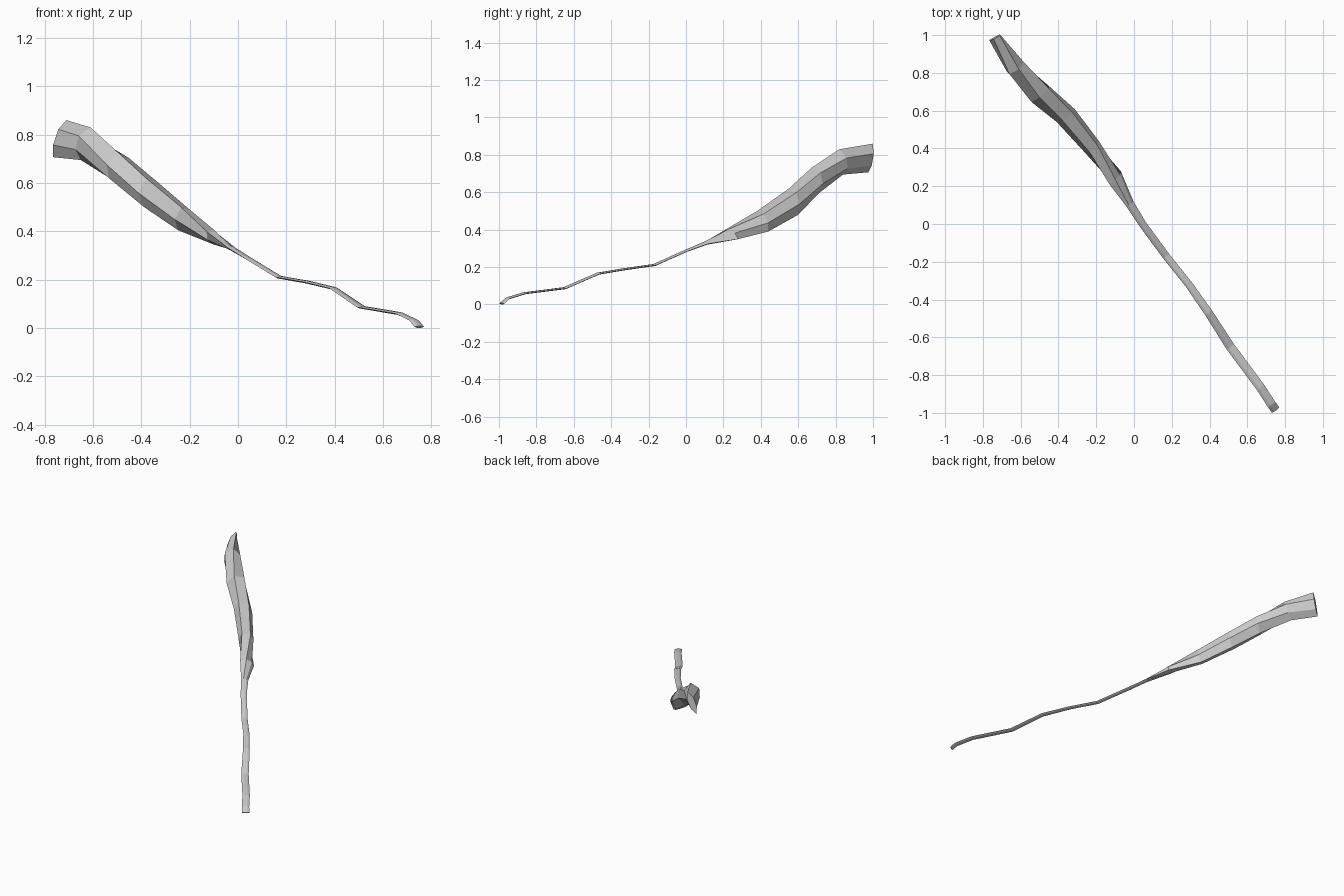
import bpy, bmesh
from mathutils import Vector

if "Cube" in bpy.data.objects:
    bpy.data.objects.remove(bpy.data.objects["Cube"])

# Thin ribbon-like stalk: centre points with half width, lying flat
ACROSS = Vector((0.81, 0.58, 0))
stalk = [(0.75, -0.985, 0.005, 0.024), (0.728, -0.955, 0.032, 0.024),
         (0.67, -0.865, 0.06, 0.024), (0.51, -0.65, 0.087, 0.024),
         (0.395, -0.47, 0.165, 0.022), (0.29, -0.32, 0.19, 0.02),
         (0.17, -0.17, 0.211, 0.02), (0.045, 0.0, 0.287, 0.02)]

# Twisting swollen blade: upper edge, lower edge, thickness
blade = [((-0.042, 0.095, 0.332), (-0.003, 0.12, 0.325), 0.016),
         ((-0.13, 0.21, 0.40), (-0.07, 0.28, 0.35), 0.05),
         ((-0.235, 0.38, 0.50), (-0.21, 0.44, 0.39), 0.085),
         ((-0.38, 0.55, 0.62), (-0.34, 0.60, 0.48), 0.105),
         ((-0.50, 0.67, 0.73), (-0.49, 0.71, 0.595), 0.12),
         ((-0.61, 0.82, 0.83), (-0.65, 0.84, 0.695), 0.10),
         ((-0.71, 0.998, 0.86), (-0.765, 0.975, 0.707), 0.045)]

sections = []
for x, y, z, half in stalk:
    c = Vector((x, y, z))
    sections.append((c - ACROSS * half, c + ACROSS * half, 0.011))
sections += [(Vector(a), Vector(b), t) for a, b, t in blade]

# Six-sided lens section at every station, joined into one skin
bm = bmesh.new()
mids = [(a + b) / 2 for a, b, t in sections]
rings = []
for i, (a, b, t) in enumerate(sections):
    along = mids[min(i + 1, len(mids) - 1)] - mids[max(i - 1, 0)]
    side = (b - a).cross(along).normalized() * t / 2
    pts = [a, a.lerp(b, 0.3) + side, a.lerp(b, 0.72) + side * 0.9,
           b, a.lerp(b, 0.72) - side * 0.9, a.lerp(b, 0.3) - side]
    rings.append([bm.verts.new(p) for p in pts])
for r, s in zip(rings, rings[1:]):
    for k in range(6):
        n = (k + 1) % 6
        bm.faces.new((r[k], r[n], s[n], s[k]))
bm.faces.new(rings[0])
bm.faces.new(rings[-1])
bmesh.ops.recalc_face_normals(bm, faces=bm.faces)

# Rest the tip on the ground
low = min(v.co.z for v in bm.verts)
bmesh.ops.translate(bm, verts=bm.verts, vec=(0, 0, -low))

mesh = bpy.data.meshes.new("twisted_leaf_stalk")
bm.to_mesh(mesh)
bm.free()
bpy.context.collection.objects.link(bpy.data.objects.new("twisted_leaf_stalk", mesh))
